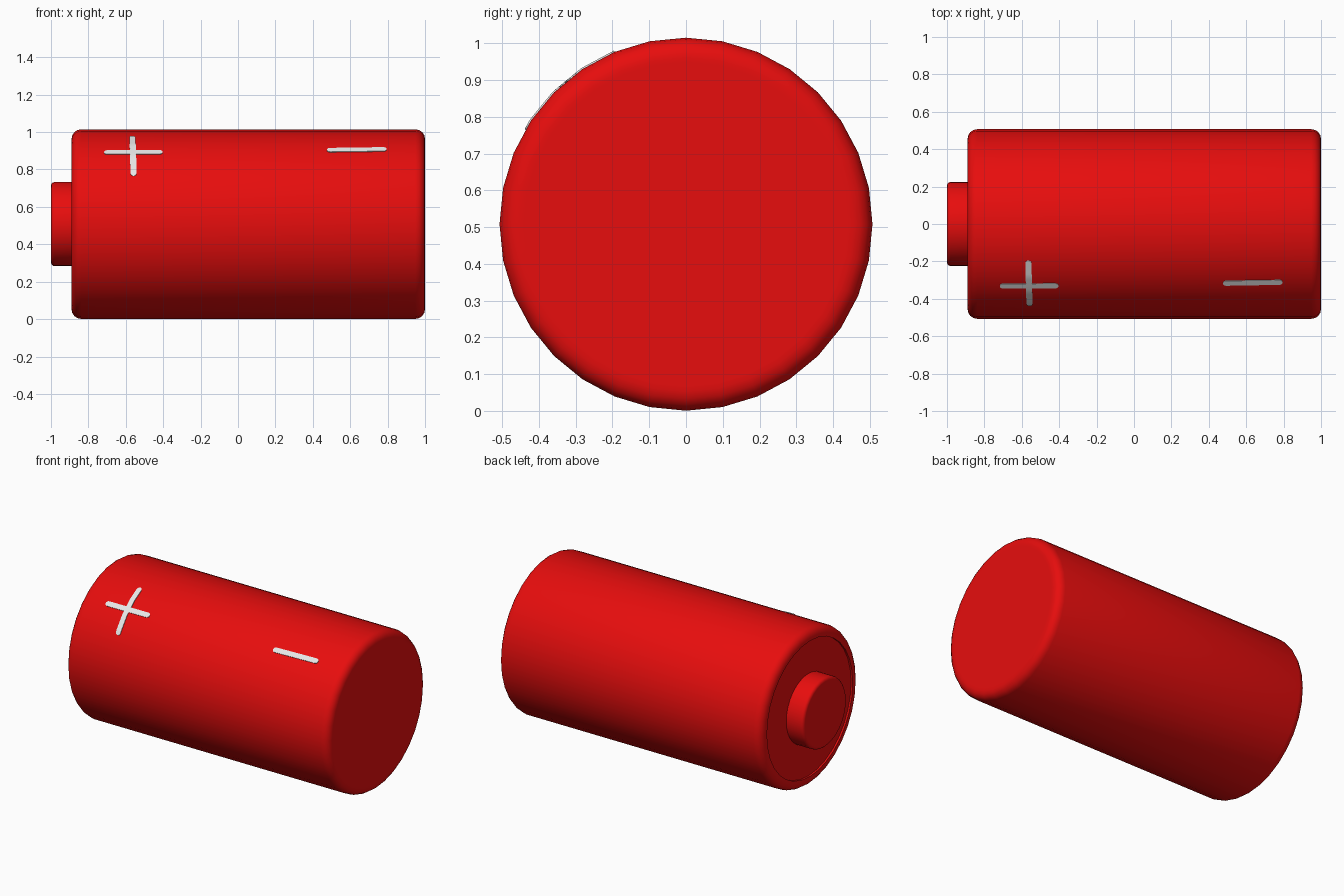
import bpy, bmesh, math

if "Cube" in bpy.data.objects:
    bpy.data.objects.remove(bpy.data.objects["Cube"])

R, CZ, N = 0.507, 0.508, 32   # body radius, axis height, number of sides


def material(name, rgb):
    m = bpy.data.materials.new(name)
    m.diffuse_color = (*rgb, 1)
    m.use_nodes = True
    m.node_tree.nodes["Principled BSDF"].inputs["Base Color"].default_value = m.diffuse_color
    return m


RED = material("red", (0.8, 0.004, 0.004))
WHITE = material("white", (0.8, 0.8, 0.8))


def finish(bm, name, mat, angle=40):
    bmesh.ops.recalc_face_normals(bm, faces=bm.faces)
    me = bpy.data.meshes.new(name)
    bm.to_mesh(me)
    bm.free()
    me.materials.append(mat)
    me.shade_smooth()
    me.set_sharp_from_angle(angle=math.radians(angle))
    ob = bpy.data.objects.new(name, me)
    bpy.context.collection.objects.link(ob)
    return ob


def on_axis(x, r, a):
    """Point at angle a from straight up, turning towards the front."""
    return (x, -r * math.sin(a), CZ + r * math.cos(a))


def lathe(name, profile, mat):
    """Revolve (x, radius) points about the battery axis and cap both ends."""
    bm = bmesh.new()
    rings = [[bm.verts.new(on_axis(x, r, 2 * math.pi * i / N)) for i in range(N)]
             for x, r in profile]
    for a, b in zip(rings, rings[1:]):
        for i in range(N):
            j = (i + 1) % N
            bm.faces.new((a[i], a[j], b[j], b[i]))
    bm.faces.new(rings[0])
    bm.faces.new(rings[-1])
    return finish(bm, name, mat)


def arc(cx, cr, rad, a0, a1, steps=4):
    return [(cx + rad * math.cos(math.radians(a0 + (a1 - a0) * i / steps)),
             cr + rad * math.sin(math.radians(a0 + (a1 - a0) * i / steps)))
            for i in range(steps + 1)]


def skin_radius(a):
    """Distance from the axis to the faceted body surface at angle a."""
    step = 2 * math.pi / N
    return R * math.cos(step / 2) / math.cos(a % step - step / 2)


def stroke(name, start, end, width=0.033):
    """Thin rounded bar wrapped on the body, between (x, arc length) points."""
    (x0, s0), (x1, s1) = start, end
    length = math.hypot(x1 - x0, s1 - s0)
    ux, us = (x1 - x0) / length, (s1 - s0) / length
    h, cut = width / 2, 24
    bm = bmesh.new()
    rows = []
    for i in range(cut + 1):
        t = length * (1 - math.cos(math.pi * i / cut)) / 2
        d = min(t, length - t)
        w = h if d >= h else max(0.3 * h, math.sqrt(h * h - (h - d) ** 2))
        row = []
        for side, lift in ((-1, -0.004), (-1, 0.004), (1, 0.004), (1, -0.004)):
            x = x0 + ux * t - us * w * side
            a = (s0 + us * t + ux * w * side) / R
            row.append(bm.verts.new(on_axis(x, skin_radius(a) + lift, a)))
        rows.append(row)
    for p, q in zip(rows, rows[1:]):
        for k in range(4):
            m = (k + 1) % 4
            bm.faces.new((p[k], p[m], q[m], q[k]))
    bm.faces.new(rows[0])
    bm.faces.new(rows[-1])
    return finish(bm, name, WHITE)


# Body: rounded rims, shallow recess in the terminal end
B = 0.052
lathe("battery_body",
      [(-0.878, 0.2), (-0.878, 0.425), (-0.878, 0.44), (-0.89, 0.44)]
      + arc(-0.89 + B, R - B, B, 180, 90)
      + arc(1 - B, R - B, B, 90, 0)
      + [(1.0, 0.44)], RED)

# Terminal button
lathe("terminal_button",
      [(-0.87, 0.225)] + arc(-0.98, 0.205, 0.02, 90, 180, 3) + [(-1.0, 0.195)], RED)

# Plus and minus marks, painted on the upper front
deg = math.pi / 180 * R
stroke("plus_bar_along", (-0.717, 40.9 * deg), (-0.403, 40.7 * deg))
stroke("plus_bar_around", (-0.565, 22.5 * deg), (-0.558, 59.5 * deg))
stroke("minus_bar", (0.475, 38.7 * deg), (0.795, 37.9 * deg))
